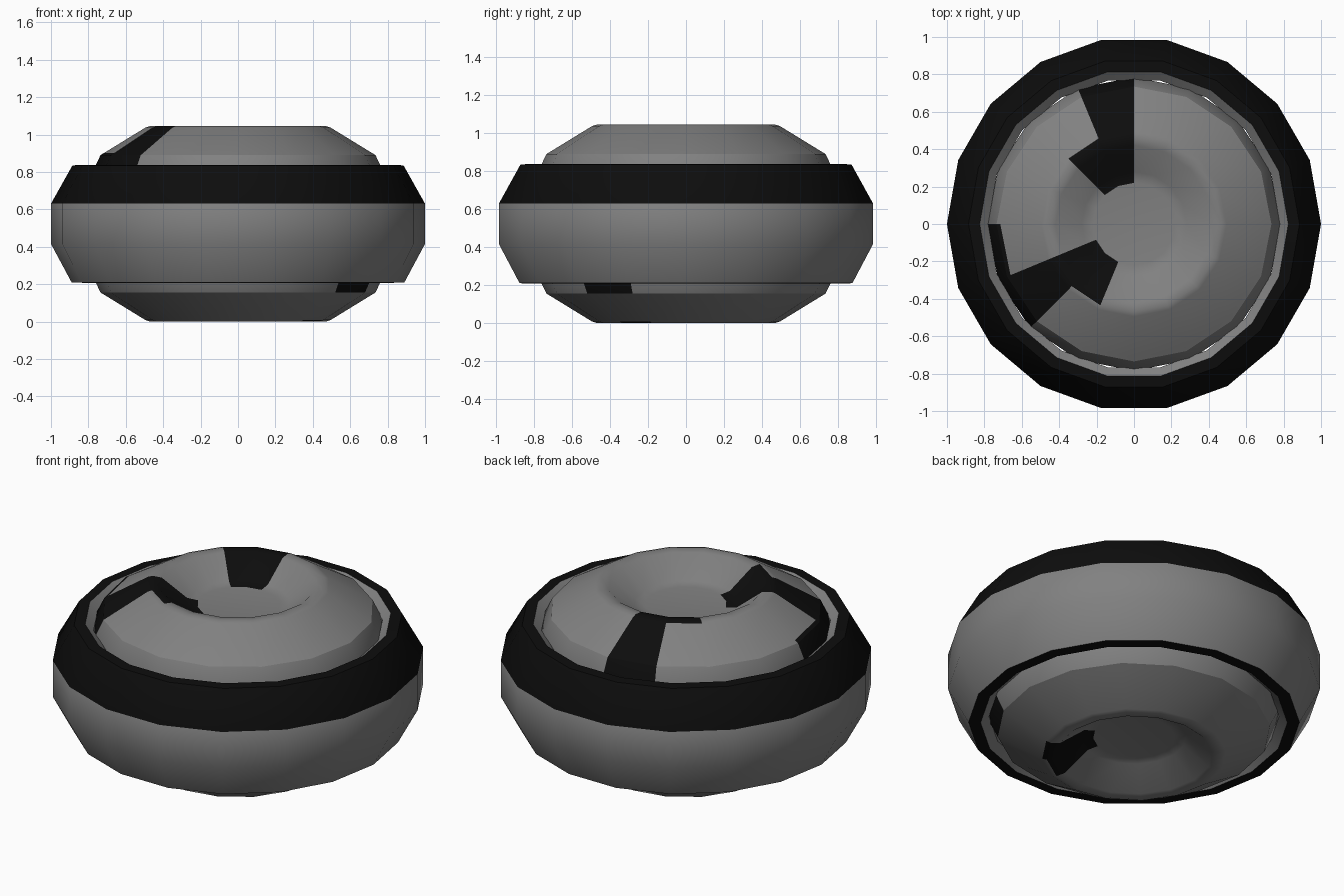
import bpy, bmesh
from math import sin, cos, tau, radians

if "Cube" in bpy.data.objects:
    bpy.data.objects.remove(bpy.data.objects["Cube"])

MID = 0.5225  # mirror plane height

black = bpy.data.materials.new("black_rubber")
black.diffuse_color = (0.004, 0.004, 0.004, 1)
black.use_nodes = True
black.node_tree.nodes["Principled BSDF"].inputs["Base Color"].default_value = black.diffuse_color
grey = bpy.data.materials.new("plain_grey")
grey.diffuse_color = (0.22, 0.22, 0.22, 1)
grey.use_nodes = True
grey.node_tree.nodes["Principled BSDF"].inputs["Base Color"].default_value = grey.diffuse_color


def lathe(name, profile, sides, is_black, closed=False):
    """Spin (r, z) points; is_black(band, sector) picks the dark faces."""
    bm = bmesh.new()
    rings = [[bm.verts.new((r * cos(tau * i / sides), r * sin(tau * i / sides), z))
              for i in range(sides)] for r, z in profile]
    n = len(rings)
    for b in range(n if closed else n - 1):
        lo, hi = rings[b], rings[(b + 1) % n]
        for i in range(sides):
            j = (i + 1) % sides
            f = bm.faces.new((lo[i], lo[j], hi[j], hi[i]))
            f.material_index = int(is_black(b, i))
    if not closed:
        bm.faces.new(rings[0][::-1])
        bm.faces.new(rings[-1])
    bmesh.ops.recalc_face_normals(bm, faces=bm.faces)
    me = bpy.data.meshes.new(name)
    bm.to_mesh(me)
    bm.free()
    me.materials.append(grey)
    me.materials.append(black)
    ob = bpy.data.objects.new(name, me)
    bpy.context.collection.objects.link(ob)
    bpy.context.view_layer.objects.active = ob
    ob.select_set(True)
    bpy.ops.object.shade_smooth_by_angle(angle=radians(32))
    ob.select_set(False)
    return ob


# Tyre: 18-sided band, black top shoulder and black lower lip
tyre = [(0.78, 0.245), (0.825, 0.207), (0.89, 0.21), (1.0, 0.415),
        (1.0, 0.63), (0.885, 0.835), (0.825, 0.838), (0.78, 0.80)]
lathe("tyre", tyre, 18, lambda b, i: b in (1, 4, 5), closed=True)

# Wheel: 16-sided hub with dished faces, same profile mirrored top and bottom
half = [(0.22, 0.12), (0.28, 0.112), (0.42, 0.006), (0.47, 0.0),
        (0.495, 0.008), (0.715, 0.143), (0.735, 0.155), (0.785, 0.26)]
wheel = half + [(r, 2 * MID - z) for r, z in reversed(half)]
TOP = 2 * len(half) - 2  # innermost band on the top side


def wheel_black(b, i):
    depth = TOP - b  # 0 = innermost top band
    if depth <= 6:
        return (i in (4, 9)
                or (i in (5, 10) and depth <= (3 if i == 5 else 2))
                or (i == 8 and depth >= 5))
    # Bottom patches
    return (i in (13, 14) and b <= 2) or (i == 14 and b in (3, 6))


lathe("wheel", wheel, 16, wheel_black)
